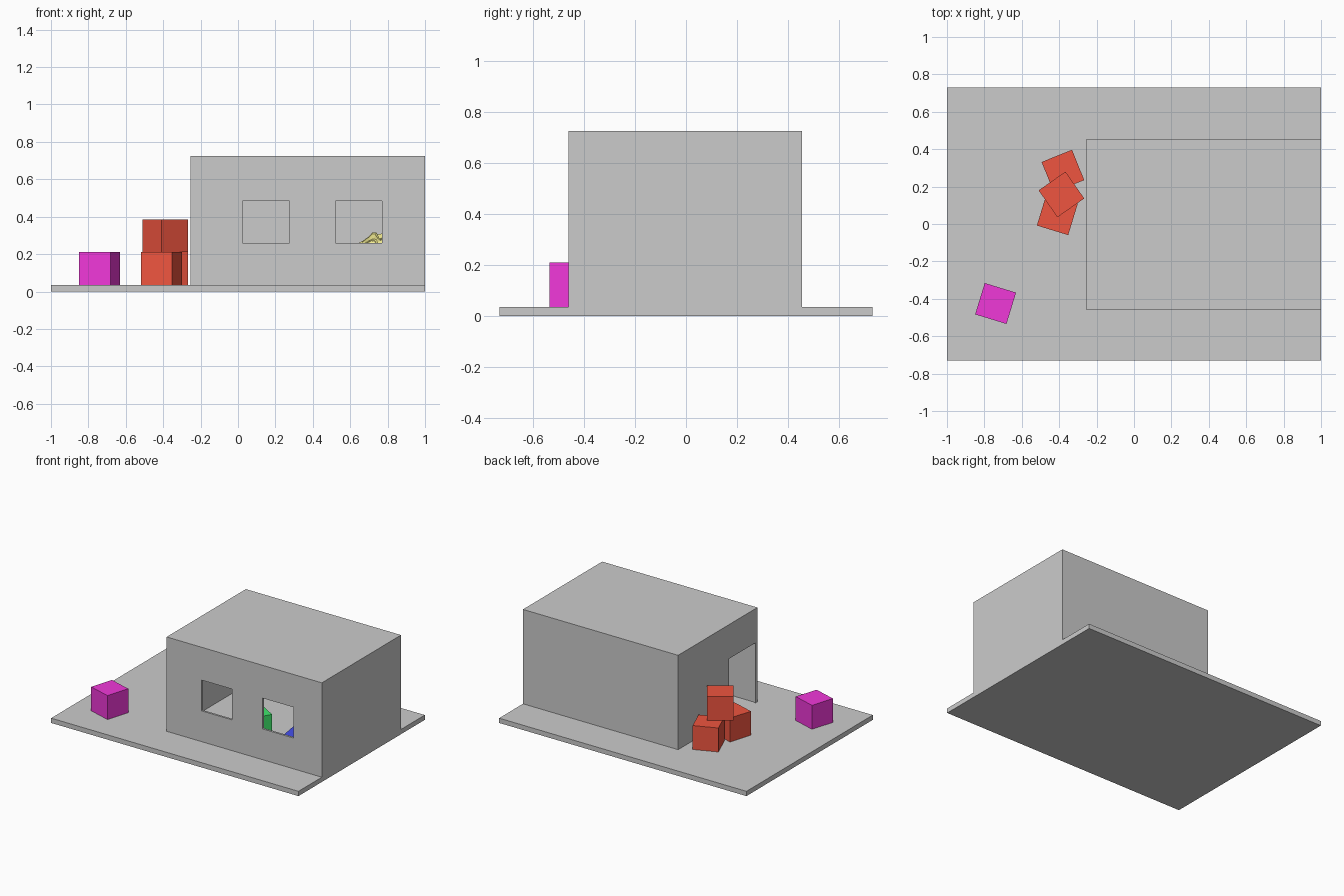
import bpy
from math import radians

if "Cube" in bpy.data.objects:
    bpy.data.objects.remove(bpy.data.objects["Cube"])


def box(name, lo, hi):
    bpy.ops.mesh.primitive_cube_add(size=1, location=[(a + b) / 2 for a, b in zip(lo, hi)])
    o = bpy.context.object
    o.name = name
    o.scale = [b - a for a, b in zip(lo, hi)]
    bpy.ops.object.transform_apply(location=False, rotation=False, scale=True)
    return o


def paint(o, rgb):
    m = bpy.data.materials.new(o.name + "_colour")
    m.diffuse_color = (*rgb, 1)
    m.use_nodes = True
    m.node_tree.nodes["Principled BSDF"].inputs["Base Color"].default_value = m.diffuse_color
    o.data.materials.append(m)


def cut(target, name, lo, hi):
    c = box(name, lo, hi)
    c.hide_render = True
    c.display_type = 'WIRE'
    mod = target.modifiers.new(name, 'BOOLEAN')
    mod.operation = 'DIFFERENCE'
    mod.solver = 'EXACT'
    mod.object = c


FLOOR, SIDE, T = 0.035, 0.175, 0.015

# Ground slab
box("ground_slab", (-1, -0.73, 0), (1, 0.73, FLOOR))

# Hollow house with two front windows and a doorway in the left wall
house = box("house_shell", (-0.255, -0.46, FLOOR), (1, 0.455, 0.725))
cut(house, "room_cutter", (-0.255 + T, -0.46 + T, -0.1), (1 - T, 0.455 - T, 0.725 - T))
for i, x in enumerate((0.025, 0.52)):
    cut(house, f"window_cutter_{i}", (x, -0.56, 0.26), (x + 0.25, -0.40, 0.485))
cut(house, "door_cutter", (-0.35, -0.44, -0.05), (-0.2, -0.135, 0.475))

# Coloured blocks: name, x, y, level, turn, colour
RED = (0.86, 0.09, 0.05)
for name, x, y, level, turn, rgb in (
    ("pink_block", -0.74, -0.425, 0, -17, (0.87, 0.04, 0.69)),
    ("red_block_front", -0.41, 0.05, 0, -17, RED),
    ("red_block_back", -0.38, 0.283, 0, 22, RED),
    ("red_block_top", -0.388, 0.158, 1, 35, RED),
    ("green_block", 0.26, -0.18, 0, -31, (0.05, 0.8, 0.15)),
    ("blue_block", 0.70, -0.27, 0, 9, (0.06, 0.08, 0.85)),
):
    z = FLOOR + level * SIDE
    h = SIDE / 2
    o = box(name, (x - h, y - h, z), (x + h, y + h, z + SIDE))
    o.rotation_euler.z = radians(turn)
    paint(o, rgb)

# Yellow head-shaped toy inside the house
bpy.ops.mesh.primitive_monkey_add(size=0.28, location=(0.78, 0.0, 0.18),
                                  rotation=(radians(-25), radians(-4), radians(-8)))
toy = bpy.context.object
toy.name = "yellow_toy"
paint(toy, (0.93, 0.87, 0.3))
